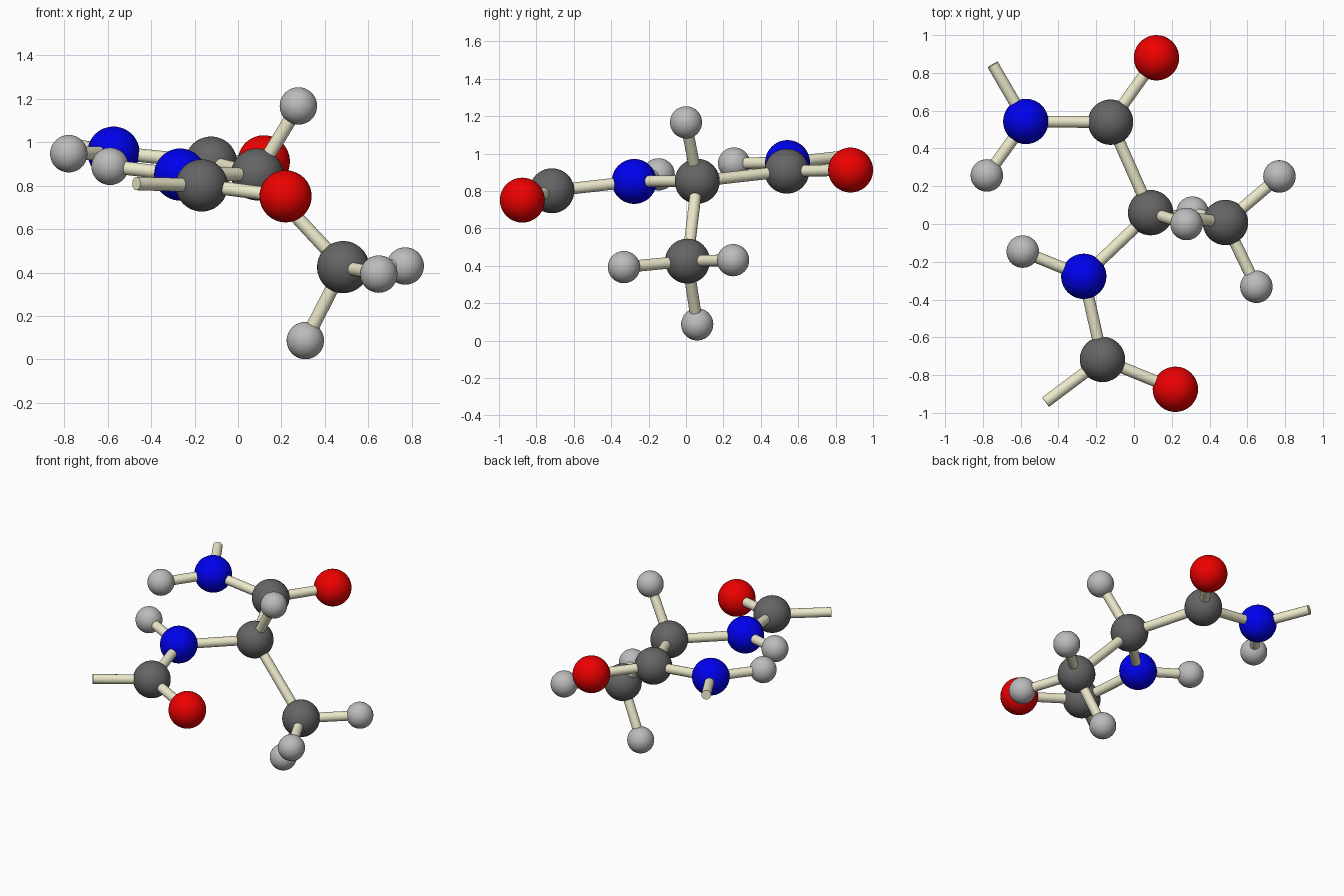
import bpy
from mathutils import Vector

if "Cube" in bpy.data.objects:
    bpy.data.objects.remove(bpy.data.objects["Cube"])


def material(name, rgb):
    mat = bpy.data.materials.new(name)
    mat.diffuse_color = (*rgb, 1)
    mat.use_nodes = True
    mat.node_tree.nodes["Principled BSDF"].inputs["Base Color"].default_value = mat.diffuse_color
    return mat


# Element styles: radius and colour
STYLES = {
    "carbon": (0.12, material("dark_grey", (0.13, 0.13, 0.13))),
    "nitrogen": (0.12, material("blue", (0.0, 0.0, 0.85))),
    "oxygen": (0.12, material("red", (0.85, 0.0, 0.0))),
    "hydrogen": (0.086, material("light_grey", (0.5, 0.5, 0.5))),
}
CREAM = material("cream", (0.85, 0.82, 0.6))
BOND_RADIUS = 0.031

# Atom centres: name -> (element, position)
ATOMS = {
    "central_carbon": ("carbon", (0.088, 0.06, 0.852)),
    "upper_carbon": ("carbon", (-0.124, 0.539, 0.906)),
    "upper_oxygen": ("oxygen", (0.119, 0.88, 0.912)),
    "upper_nitrogen": ("nitrogen", (-0.573, 0.543, 0.952)),
    "upper_amide_hydrogen": ("hydrogen", (-0.779, 0.257, 0.947)),
    "lower_nitrogen": ("nitrogen", (-0.266, -0.277, 0.851)),
    "lower_amide_hydrogen": ("hydrogen", (-0.589, -0.146, 0.889)),
    "lower_carbon": ("carbon", (-0.167, -0.717, 0.801)),
    "lower_oxygen": ("oxygen", (0.219, -0.875, 0.751)),
    "central_hydrogen": ("hydrogen", (0.278, 0.0, 1.167)),
    "methyl_carbon": ("carbon", (0.484, 0.008, 0.425)),
    "methyl_hydrogen_1": ("hydrogen", (0.77, 0.252, 0.43)),
    "methyl_hydrogen_2": ("hydrogen", (0.648, -0.332, 0.393)),
    "methyl_hydrogen_3": ("hydrogen", (0.31, 0.06, 0.087)),
}

BONDS = [
    ("central_carbon", "upper_carbon"), ("upper_carbon", "upper_oxygen"),
    ("upper_carbon", "upper_nitrogen"), ("upper_nitrogen", "upper_amide_hydrogen"),
    ("central_carbon", "lower_nitrogen"), ("lower_nitrogen", "lower_amide_hydrogen"),
    ("lower_nitrogen", "lower_carbon"), ("lower_carbon", "lower_oxygen"),
    ("central_carbon", "central_hydrogen"), ("central_carbon", "methyl_carbon"),
    ("methyl_carbon", "methyl_hydrogen_1"), ("methyl_carbon", "methyl_hydrogen_2"),
    ("methyl_carbon", "methyl_hydrogen_3"),
]

# Open chain ends: rods that stop in mid-air
STUBS = {
    "upper_nitrogen": (-0.748, 0.844, 0.985),
    "lower_carbon": (-0.468, -0.943, 0.81),
}


def finish(name, mat):
    obj = bpy.context.object
    obj.name = name
    obj.data.materials.append(mat)
    bpy.ops.object.shade_smooth_by_angle()


def add_rod(name, start, end):
    a, b = Vector(start), Vector(end)
    axis = b - a
    bpy.ops.mesh.primitive_cylinder_add(
        vertices=24, radius=BOND_RADIUS, depth=axis.length, location=(a + b) / 2,
        rotation=axis.to_track_quat('Z', 'Y').to_euler())
    finish(name, CREAM)


# Atoms
for name, (element, position) in ATOMS.items():
    radius, mat = STYLES[element]
    bpy.ops.mesh.primitive_uv_sphere_add(
        segments=40, ring_count=24, radius=radius, location=position)
    finish(name, mat)

# Bonds between atoms
for first, second in BONDS:
    add_rod(f"bond_{first}_{second}", ATOMS[first][1], ATOMS[second][1])

# Chain-end rods
for name, tip in STUBS.items():
    add_rod(f"chain_end_{name}", ATOMS[name][1], tip)
